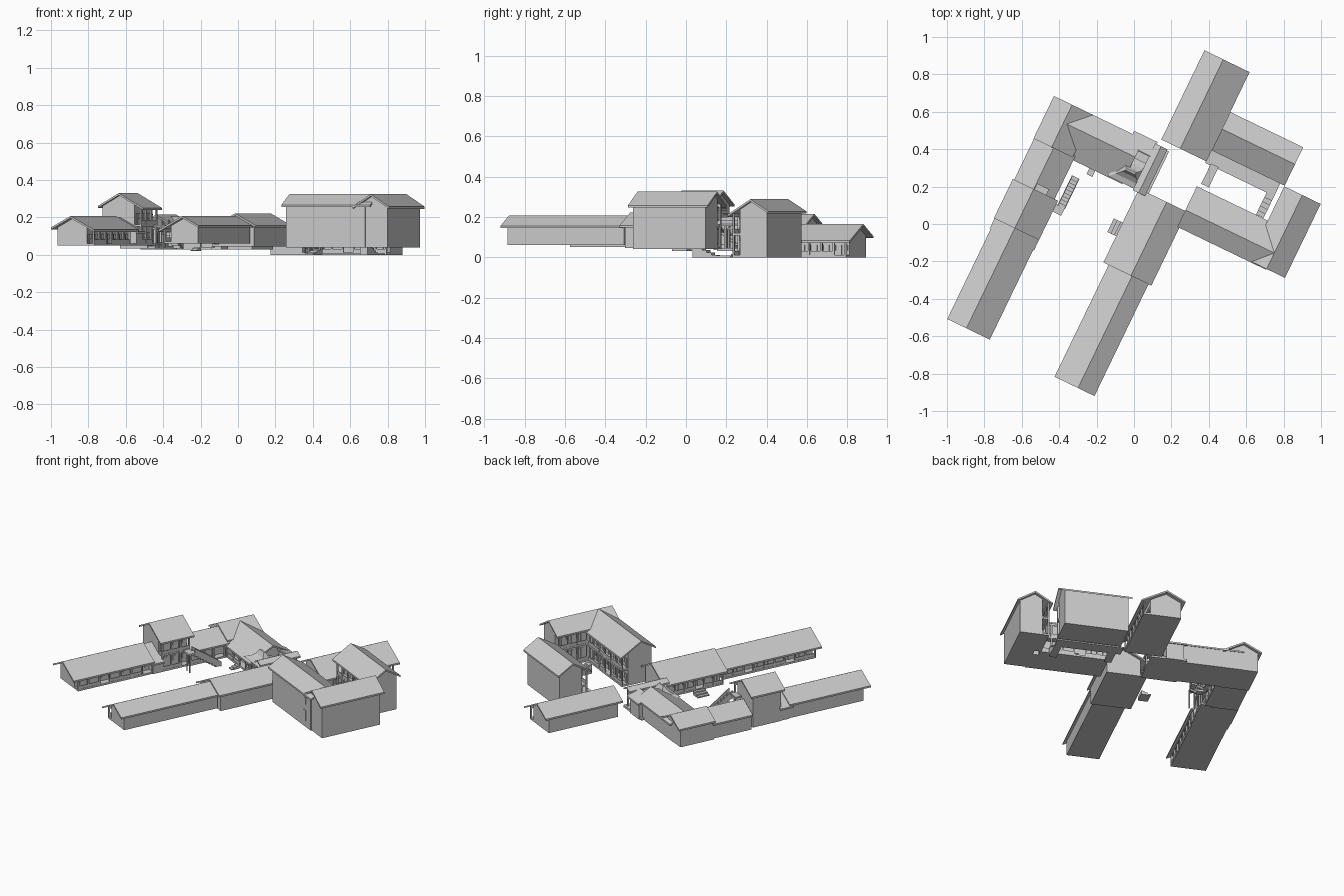
import bpy, bmesh, math

if "Cube" in bpy.data.objects:
    bpy.data.objects.remove(bpy.data.objects["Cube"])

ROT = math.radians(-25.8)   # whole complex is turned on its plot
T = 0.011                   # roof thickness


def finish(name, bm):
    bmesh.ops.recalc_face_normals(bm, faces=bm.faces)
    me = bpy.data.meshes.new(name)
    bm.to_mesh(me)
    bm.free()
    ob = bpy.data.objects.new(name, me)
    ob.rotation_euler[2] = ROT
    bpy.context.collection.objects.link(ob)
    return ob


def put(axis, c, l, z):
    # c runs across a wing, l along it
    return (c, l, z) if axis == 'b' else (l, c, z)


def add_prism(bm, axis, pts, l0, l1):
    n = len(pts)
    A = [bm.verts.new(put(axis, c, l0, z)) for c, z in pts]
    B = [bm.verts.new(put(axis, c, l1, z)) for c, z in pts]
    bm.faces.new(A)
    bm.faces.new(B)
    for i in range(n):
        j = (i + 1) % n
        bm.faces.new((A[i], A[j], B[j], B[i]))


def add_box(bm, axis, c0, c1, l0, l1, z0, z1):
    add_prism(bm, axis, [(c0, z0), (c1, z0), (c1, z1), (c0, z1)], l0, l1)


def box(name, a0, a1, b0, b1, z0, z1):
    bm = bmesh.new()
    add_box(bm, 'b', a0, a1, b0, b1, z0, z1)
    return finish(name, bm)


def gable_roof(name, axis, c0, c1, r, l0, l1, rz, s):
    z0, z1 = rz - s * (r - c0), rz - s * (c1 - r)
    bm = bmesh.new()
    add_prism(bm, axis, [(c0, z0), (r, rz), (c1, z1), (c1, z1 - T), (r, rz - T), (c0, z0 - T)], l0, l1)
    return finish(name, bm)


def wing(name, axis, c0, c1, r, l0, l1, base, rz, ver=0, floors=1, s=0.53,
         e0=0.02, e1=0.02, span=None):
    """Gabled wing; ver = side (-1/+1) with an open veranda, e0/e1 = gable overhangs."""
    gable_roof(name + "_roof", axis, c0, c1, r, l0, l1, rz, s)
    h = lambda c: rz - s * abs(c - r) - T * 0.7
    w0 = c0 + (0.06 if ver < 0 else 0.018)
    w1 = c1 - (0.06 if ver > 0 else 0.018)
    m0, m1 = l0 + e0, l1 - e1
    bm = bmesh.new()
    add_prism(bm, axis, [(w0, base), (w1, base), (w1, h(w1)), (r, h(r)), (w0, h(w0))], m0, m1)
    finish(name + "_walls", bm)
    if not ver:
        return
    v0, v1 = span or (m0, m1)
    edge = c1 - 0.018 if ver > 0 else c0 + 0.018
    wall = w1 if ver > 0 else w0
    top = h(edge)
    step = (top - base) / floors
    slab, para, wins = bmesh.new(), bmesh.new(), bmesh.new()
    n = max(2, round((v1 - v0) / 0.07))
    bay = (v1 - v0) / n
    lo, hi = sorted((edge, wall))
    e_in = edge - ver * 0.009
    p0, p1 = sorted((edge, e_in))
    q0, q1 = sorted((wall, wall + ver * 0.005))
    for f in range(floors):
        z = base + f * step
        add_box(slab, axis, lo, hi, v0, v1, z, z + 0.012)
        for i in range(n):
            l = v0 + i * bay
            # parapet between columns, one bay left open as an entrance
            if not (f == 0 and i % 4 == 2):
                add_box(para, axis, p0 + .002, p1 - .002, l, l + bay, z + .01, z + .032)
            # door and window panels on the inner wall
            add_box(wins, axis, q0, q1, l + bay * .15, l + bay * .38, z + .012, z + step * .72)
            add_box(wins, axis, q0, q1, l + bay * .5, l + bay * .88, z + step * .4, z + step * .72)
    cols = bmesh.new()
    for i in range(n + 1):
        l = min(max(v0 + i * bay, v0 + .0045), v1 - .0045)
        add_box(cols, axis, p0, p1, l - .0045, l + .0045, base, top + .004)
    # beam under the eave
    add_box(cols, axis, p0 + .001, p1 - .001, v0, v1, top - .014, top + .002)
    finish(name + "_veranda_floor", slab)
    finish(name + "_parapet", para)
    finish(name + "_openings", wins)
    finish(name + "_columns", cols)


def stairs(name, axis, c0, c1, l_top, l_bot, z_top, z_bot, n=6, solid=True):
    bm = bmesh.new()
    d = (l_bot - l_top) / n
    for i in range(n):
        z = z_top - (z_top - z_bot) * i / n
        low = z_bot if solid else max(z_bot, z - 2 * (z_top - z_bot) / n)
        a, b = sorted((l_top + i * d, l_top + (i + 1) * d))
        add_box(bm, axis, c0, c1, a, b, low, z)
    finish(name, bm)


# Left wing: long classroom row, tower, link and corner
wing("left_row", 'b', -.678, -.425, -.564, -.892, -.335, .05, .208, ver=1, e0=.04, e1=0)
wing("left_row_end", 'b', -.684, -.42, -.564, -.36, -.27, .05, .2, e1=0)
wing("tower", 'b', -.688, -.42, -.564, -.298, -.065, .05, .33, ver=1, floors=2, s=.55)
wing("left_link", 'b', -.68, -.44, -.564, -.08, .19, .035, .2, ver=1, e0=0, e1=0, span=(-.07, .17))
wing("left_corner", 'b', -.683, -.45, -.575, .178, .43, .03, .215, e0=0)
# Rear wing running from the corner to the entrance
wing("rear_wing", 'a', .165, .43, .325, -.575, -.15, .03, .205, ver=-1, e0=0, e1=.01, span=(-.47, -.16))

# Middle wing: two steps of roof
wing("middle_row", 'b', -.027, .21, .112, -.92, -.25, .06, .208, ver=-1, e0=.03, e1=0)
wing("middle_block", 'b', -.058, .227, .106, -.256, .182, .045, .222, ver=-1)

# Right L-shaped two-storey building
wing("long_hall", 'a', .087, .328, .187, .215, .743, .04, .325, ver=1, floors=2, s=.58,
     e1=.04, span=(.235, .66))
wing("end_hall", 'b', .636, .852, .743, .092, .531, .04, .325, ver=-1, floors=2, s=.62,
     span=(.31, .511))
box("hall_front_window_low", .625, .65, .102, .11, .08, .15)
box("hall_front_window_high", .625, .65, .102, .11, .19, .235)

# Detached rear blocks
wing("rear_low_block", 'b', -.065, .203, .047, .47, 1.0, 0, .165, ver=1, e0=.025, e1=.03)
wing("rear_tall_block", 'a', .535, .763, .662, .203, .636, 0, .288, ver=-1, floors=2, s=.6)

# Staircases
stairs("tower_stair", 'b', -.41, -.37, -.09, .09, .16, .035, 9, solid=False)
box("tower_landing", -.45, -.37, -.13, -.085, .148, .16)
for i, (a, b) in enumerate(((-.41, -.126), (-.376, -.126))):
    box(f"landing_post_{i}", a, a + .006, b, b + .006, .035, .16)
bm = bmesh.new()
for a in (-.412, -.372):
    for p, q in (((-.09, .19), (.09, .065)),):
        # sloping handrail panel (profile lies in the b-z plane)
        add_prism(bm, 'a', [(p[0], p[1]), (q[0], q[1]), (q[0], q[1] - .035), (p[0], p[1] - .035)], a, a + .005)
finish("tower_stair_rails", bm)
box("tower_porch_roof", -.56, -.49, -.07, -.03, .21, .218)
stairs("hall_stair_right", 'b', .565, .61, .33, .46, .06, 0, 5)
stairs("hall_stair_left", 'b', .23, .275, .47, .35, .03, .0, 4)
box("court_walkway", .2, .61, .46, .54, 0, .008)
stairs("rear_wing_steps", 'b', -.345, -.31, .185, .13, .04, .02, 3)
stairs("middle_steps", 'a', -.1, -.02, -.05, -.11, .055, .03, 3)

# Entrance: pavilion with flared hipped roof, cross passage and rear shed
bm = bmesh.new()
rings = [(0.0, .135), (.03, .146), (.055, .168), (.07, .195)]
loops = []
for d, z in rings:
    a0, a1, b0, b1 = -.235 + d, -.04 - d, .17 + d, .32 - d
    loops.append([bm.verts.new((a, b, z)) for a, b in ((a0, b0), (a1, b0), (a1, b1), (a0, b1))])
for lo, hi in zip(loops, loops[1:]):
    for i in range(4):
        j = (i + 1) % 4
        bm.faces.new((lo[i], lo[j], hi[j], hi[i]))
bm.faces.new(loops[0])
bm.faces.new(loops[-1])
finish("entrance_pavilion_roof", bm)
for i, (a, b) in enumerate(((-.215, .19), (-.065, .19), (-.215, .295), (-.065, .295))):
    box(f"entrance_column_{i}", a, a + .01, b, b + .01, .03, .14)
box("entrance_floor", -.22, 0, .17, .43, .03, .045)
gable_roof("passage_roof", 'b', -.085, -.012, -.05, .16, .437, .185, .5)
for i, b in enumerate((.2, .3, .41)):
    for a in (-.075, -.03):
        box(f"passage_column_{i}", a, a + .009, b, b + .009, .03, .165)
gable_roof("rear_shed_roof", 'a', .36, .449, .365, -.216, -.077, .175, .4)
box("rear_shed_walls", -.2, -.09, .365, .435, .03, .14)
